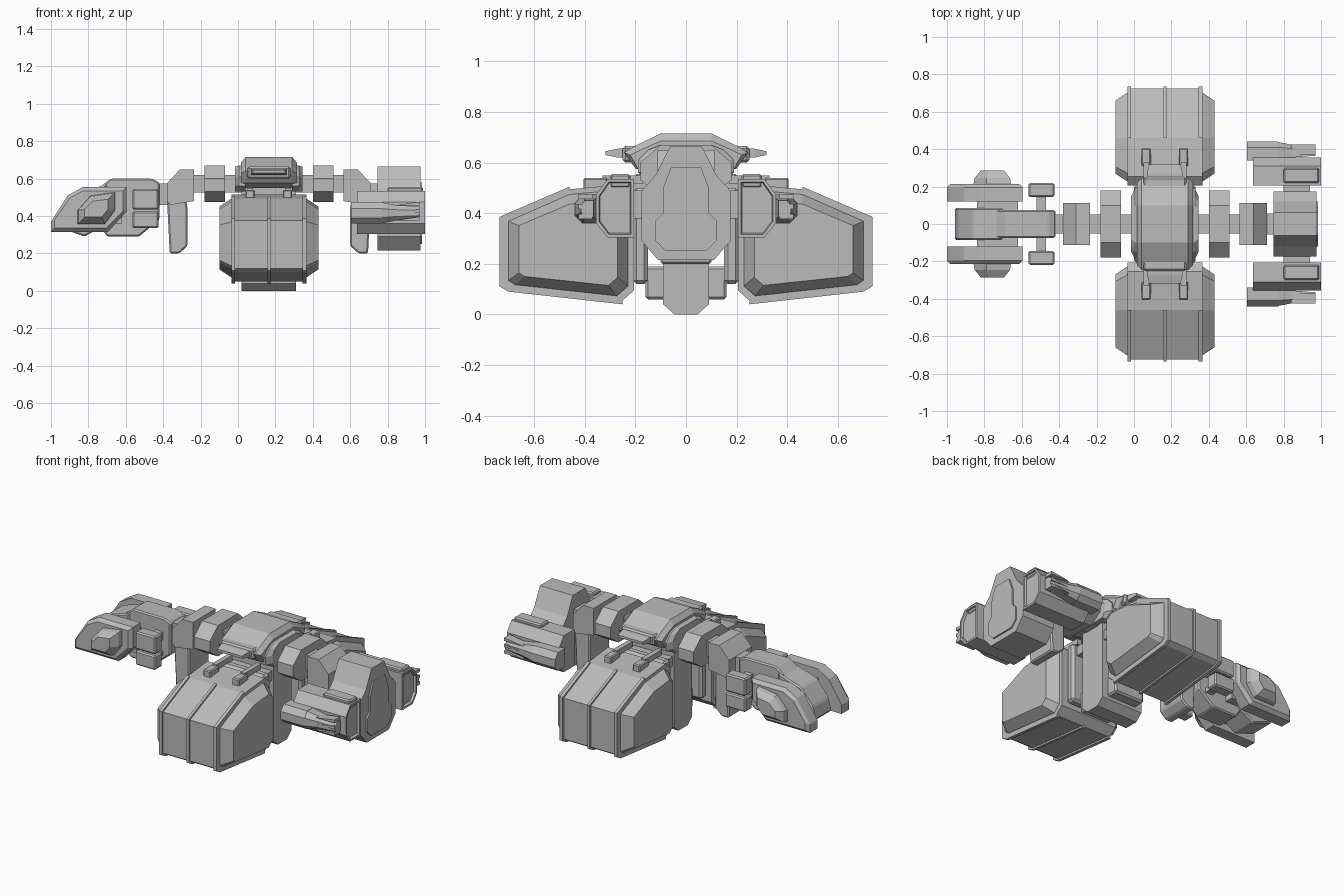
import bpy
import bmesh
from mathutils import Vector

if "Cube" in bpy.data.objects:
    bpy.data.objects.remove(bpy.data.objects["Cube"])

CX = 0.165  # symmetry plane of the hull
grey = bpy.data.materials.new("hull_grey")
grey.use_nodes = True
grey.diffuse_color = (0.5, 0.5, 0.5, 1)
grey.node_tree.nodes["Principled BSDF"].inputs["Base Color"].default_value = (0.5, 0.5, 0.5, 1)


def finish(name, bm, mirror, bevel):
    bmesh.ops.recalc_face_normals(bm, faces=bm.faces)
    if bevel:
        bmesh.ops.bevel(bm, geom=list(bm.edges), offset=bevel, segments=1, affect='EDGES')
    bmesh.ops.translate(bm, verts=bm.verts, vec=(-CX, 0, 0))
    mesh = bpy.data.meshes.new(name)
    bm.to_mesh(mesh)
    bm.free()
    mesh.materials.append(grey)
    ob = bpy.data.objects.new(name, mesh)
    ob.location.x = CX
    bpy.context.scene.collection.objects.link(ob)
    if mirror:
        mod = ob.modifiers.new("mirror", 'MIRROR')
        mod.use_axis = ('x' in mirror, 'y' in mirror, False)
        mod.use_mirror_merge = False
    return ob


def loft(name, axis, sections, mirror="", bevel=0):
    """Skin between outlines placed along the x or y axis."""
    bm = bmesh.new()
    rings = []
    for pos, pts in sections:
        rings.append([bm.verts.new((pos, a, b) if axis == 'x' else (a, pos, b)) for a, b in pts])
    for r, s in zip(rings, rings[1:]):
        for i in range(len(r)):
            j = (i + 1) % len(r)
            bm.faces.new((r[i], r[j], s[j], s[i]))
    bm.faces.new(rings[0])
    bm.faces.new(rings[-1])
    return finish(name, bm, mirror, bevel)


def prism(name, axis, a, b, pts, mirror="", bevel=0):
    return loft(name, axis, [(a, pts), (b, pts)], mirror, bevel)


def box(name, x, y, z, mirror="", bevel=0):
    pts = [(y[0], z[0]), (y[1], z[0]), (y[1], z[1]), (y[0], z[1])]
    return prism(name, 'x', x[0], x[1], pts, mirror, bevel)


def both(half):
    """Complete a half outline by reflecting its first coordinate."""
    return half + [(-a, b) for a, b in reversed(half)]


def shrink(pts, amount):
    """Pull an outline inwards towards its middle."""
    us, vs = [p[0] for p in pts], [p[1] for p in pts]
    cu, cv = (min(us) + max(us)) / 2, (min(vs) + max(vs)) / 2
    fu = 1 - 2 * amount / (max(us) - min(us))
    fv = 1 - 2 * amount / (max(vs) - min(vs))
    return [(cu + (u - cu) * fu, cv + (v - cv) * fv) for u, v in pts]


# Large cargo pods, fore and aft
pod = [(.2, .48), (.25, .52), (.46, .5), (.73, .38), (.73, .115),
       (.7, .095), (.25, .045), (.2, .09)]
prism("pod_body", 'x', CX - .2, CX + .2, shrink(pod, .006), "y")
loft("pod_side_panel", 'x', [(CX + .19, shrink(pod, .025)), (CX + .205, shrink(pod, .03)),
                             (CX + .265, shrink(pod, .07))], "xy")
rib = [(.46, .505), (.736, .386), (.736, .11), (.7, .09), (.25, .04), (.25, .1), (.46, .3)]
prism("pod_outer_rib", 'x', CX + .18, CX + .2, rib, "xy")
prism("pod_centre_rib", 'x', CX - .008, CX + .008, rib, "y")
box("pod_inner_slab", (0, .33), (.15, .21), (.12, .5), "y", .015)
box("pod_clip", (.24, .29), (.31, .405), (.49, .54), "xy", .006)
box("pod_strut", (.25, .28), (.17, .33), (.515, .55), "xy")

# Central keel joining the pods
keel = both([(.045, 0), (.09, .04), (.09, .58)])
prism("keel", 'x', .02, .31, keel)
box("keel_lug", (.06, .27), (.07, .16), (.06, .19), "y", .01)
box("keel_bridge", (.03, .3), (.08, .17), (.42, .48), "y")

# Cockpit
canopy = both([(.12, .55), (.2, .577), (.245, .64), (.2, .667), (.1, .715)])
canopy_low = both([(.12, .55), (.19, .577), (.22, .63), (.18, .65), (.1, .685)])
loft("canopy", 'x', [(.015, canopy_low), (.04, canopy), (.29, canopy), (.315, canopy_low)])
cheek = both([(.13, .53), (.19, .56), (.19, .61), (.15, .65), (.1, .67)])
cheek_end = both([(.13, .53), (.15, .56), (.15, .61), (.12, .645), (.08, .665)])
loft("cockpit_cheek", 'x', [(.29, cheek), (.325, cheek), (.345, cheek_end)], "x")
box("nose_frame", (.05, .28), (.17, .25), (.6, .665), "y", .01)
nose = [(.07, .62), (.26, .62), (.26, .655), (.07, .655)]
loft("nose_blade", 'y', [(.24, nose), (.27, nose), (.318, shrink(nose, .01))], "y")

# Shoulders
box("shoulder_beam", (-.28, .61), (-.05, .05), (.525, .62))
collar = both([(.1, .475), (.18, .53), (.18, .6), (.1, .67)])
prism("shoulder_collar", 'x', .4, .51, collar, "x")
hub = [(.565, .65), (.64, .65), (.71, .575), (.71, .48), (.69, .46), (.565, .48)]
prism("arm_hub", 'y', -.113, .113, hub, "x")
blade = [(.61, .5), (.71, .5), (.695, .2), (.645, .2), (.6, .24), (.6, .44)]
prism("arm_blade", 'y', -.1, .1, blade, "x", .008)

# Claw arm
box("claw_wrist", (-.44, -.37), (-.05, .05), (.46, .575))
palm = [(-.42, .58), (-.46, .6), (-.68, .6), (-.76, .54), (-.76, .38), (-.7, .29),
        (-.53, .29), (-.42, .38)]
prism("claw_palm", 'y', -.075, .075, palm, "", .008)
finger = [(-.96, .34), (-.94, .42), (-.86, .52), (-.7, .57), (-.7, .36), (-.82, .29)]
prism("claw_middle_finger", 'y', -.085, .085, finger, "", .008)
box("claw_axle", (-.84, -.62), (-.13, .13), (.36, .5))
side = [(-1, .315), (-1, .37), (-.91, .51), (-.83, .555), (-.595, .555), (-.595, .425), (-.695, .315)]
loft("claw_side_finger", 'y', [(.12, side), (.195, side), (.215, shrink(side, .02))], "y")
knuckle = [(-.86, .355), (-.86, .43), (-.79, .51), (-.655, .53), (-.655, .43), (-.71, .355)]
loft("claw_knuckle", 'y', [(.2, knuckle), (.245, shrink(knuckle, .008)),
                           (.285, shrink(knuckle, .04))], "y")
for label, z0, z1 in (("upper", .435, .545), ("lower", .335, .425)):
    box("claw_thruster_" + label, (-.565, -.425), (.145, .218), (z0, z1), "y", .008)
    box("claw_rod_" + label, (-.52, -.47), (.06, .16), (z0 + .03, z1 - .03), "y")

# Cannon arm
box("cannon_wrist", (.69, .77), (-.055, .055), (.46, .575))
drum = both([(.11, .215), (.175, .29), (.175, .49), (.12, .55), (.062, .665)])
prism("cannon_drum", 'x', .745, .975, drum)
face = both([(.08, .25), (.12, .29), (.12, .37), (.09, .4), (.09, .5), (.06, .58)])
prism("drum_face_plate", 'x', .97, .985, face)
box("cannon_link", (.8, .94), (.16, .23), (.38, .49), "y")
barrel = [(.205, .305), (.31, .305), (.355, .36), (.355, .475), (.31, .535), (.205, .535)]
loft("cannon_barrel", 'x', [(.635, barrel), (1, barrel), (1, shrink(barrel, .012)),
                            (.985, shrink(barrel, .016))], "y")
box("cannon_sleeve", (.8, .99), (.22, .3), (.5, .555), "y", .008)
pack = [(.34, .36), (.41, .36), (.44, .39), (.44, .44), (.41, .475), (.34, .475)]
prism("cannon_outer_pack", 'x', .605, .77, pack, "y")
loft("cannon_pack_tail", 'x', [(.76, pack), (.84, shrink(pack, .015)),
                               (.97, shrink(pack, .025))], "y")
for i in range(3):
    z = .385 + i * .04
    fin = [(.84, z - .008), (.97, z - .008), (.97, z + .012)]
    prism("cannon_fin_%d" % i, 'y', .37, .425, fin, "y")
